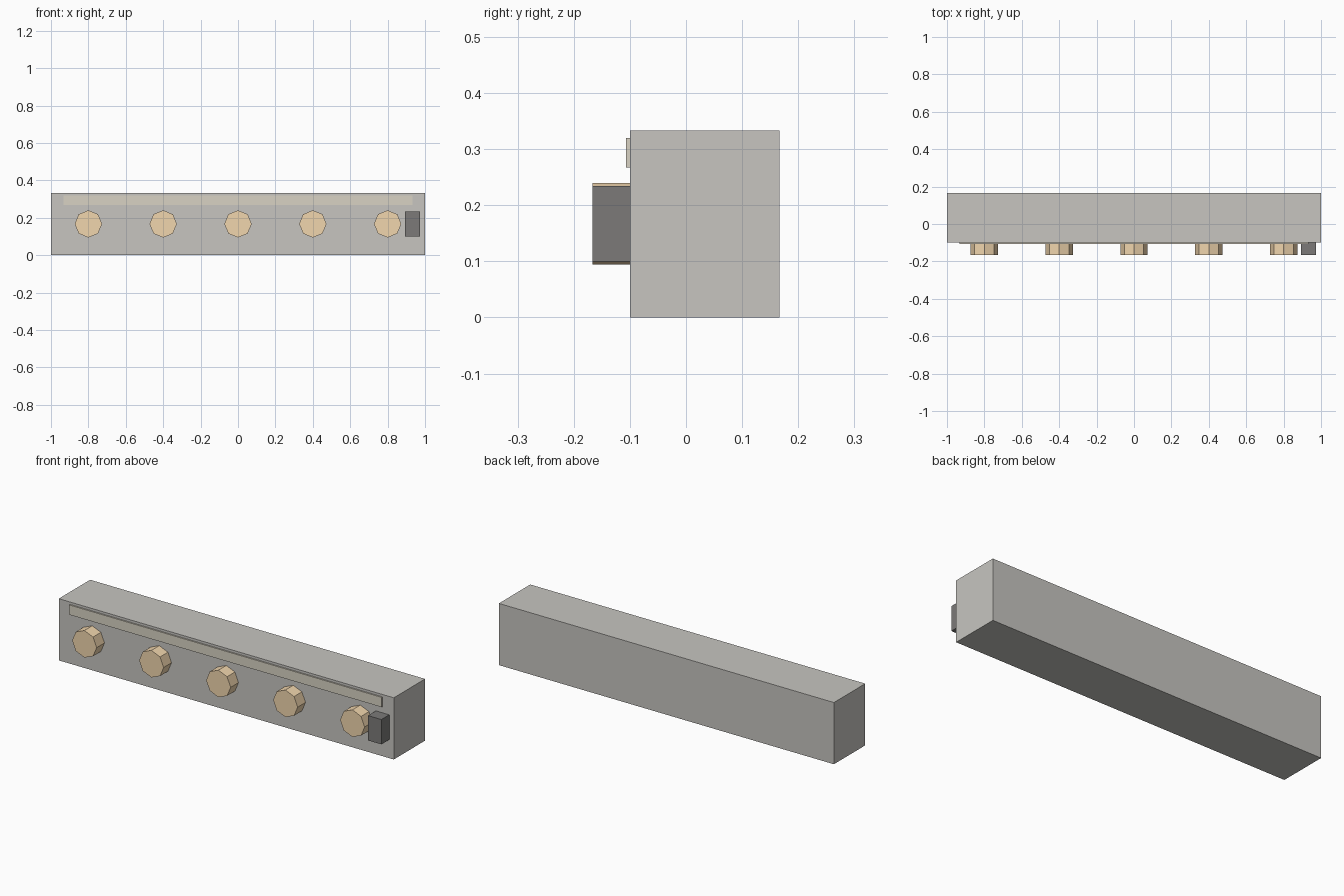
import bpy
import math

if "Cube" in bpy.data.objects:
    bpy.data.objects.remove(bpy.data.objects["Cube"])


def material(name, rgb):
    mat = bpy.data.materials.new(name)
    mat.diffuse_color = (*rgb, 1)
    mat.use_nodes = True
    mat.node_tree.nodes["Principled BSDF"].inputs["Base Color"].default_value = mat.diffuse_color
    return mat


def finish(name, mat):
    obj = bpy.context.object
    obj.name = name
    obj.data.materials.append(mat)
    return obj


def box(name, lo, hi, mat):
    centre = [(a + b) / 2 for a, b in zip(lo, hi)]
    bpy.ops.mesh.primitive_cube_add(size=1, location=centre)
    obj = finish(name, mat)
    obj.scale = [b - a for a, b in zip(lo, hi)]
    bpy.ops.object.transform_apply(location=False, rotation=False, scale=True)
    return obj


grey = material("warm_grey", (0.57, 0.56, 0.53))
tan = material("trim_tan", (0.69, 0.65, 0.55))
orange = material("knob_orange", (0.88, 0.67, 0.42))
black = material("switch_black", (0.2, 0.195, 0.19))

FACE = -0.1      # front face of the panel
FRONT = -0.167   # front of the knobs and switch

# Panel body
box("panel_body", (-1, FACE, 0), (1, 0.167, 0.333), grey)

# Thin trim strip along the top of the front face
box("trim_strip", (-0.933, -0.107, 0.267), (0.933, FACE, 0.32), tan)

# Row of eight-sided knobs, corner pointing up
for i in range(5):
    bpy.ops.mesh.primitive_cylinder_add(
        vertices=8, radius=0.073, depth=FACE - FRONT,
        location=(-0.8 + 0.4 * i, (FACE + FRONT) / 2, 0.167),
        rotation=(math.pi / 2, 0, 0))
    finish(f"knob_{i + 1}", orange)

# Switch at the right end
box("switch", (0.893, FRONT, 0.1), (0.973, FACE, 0.234), black)
